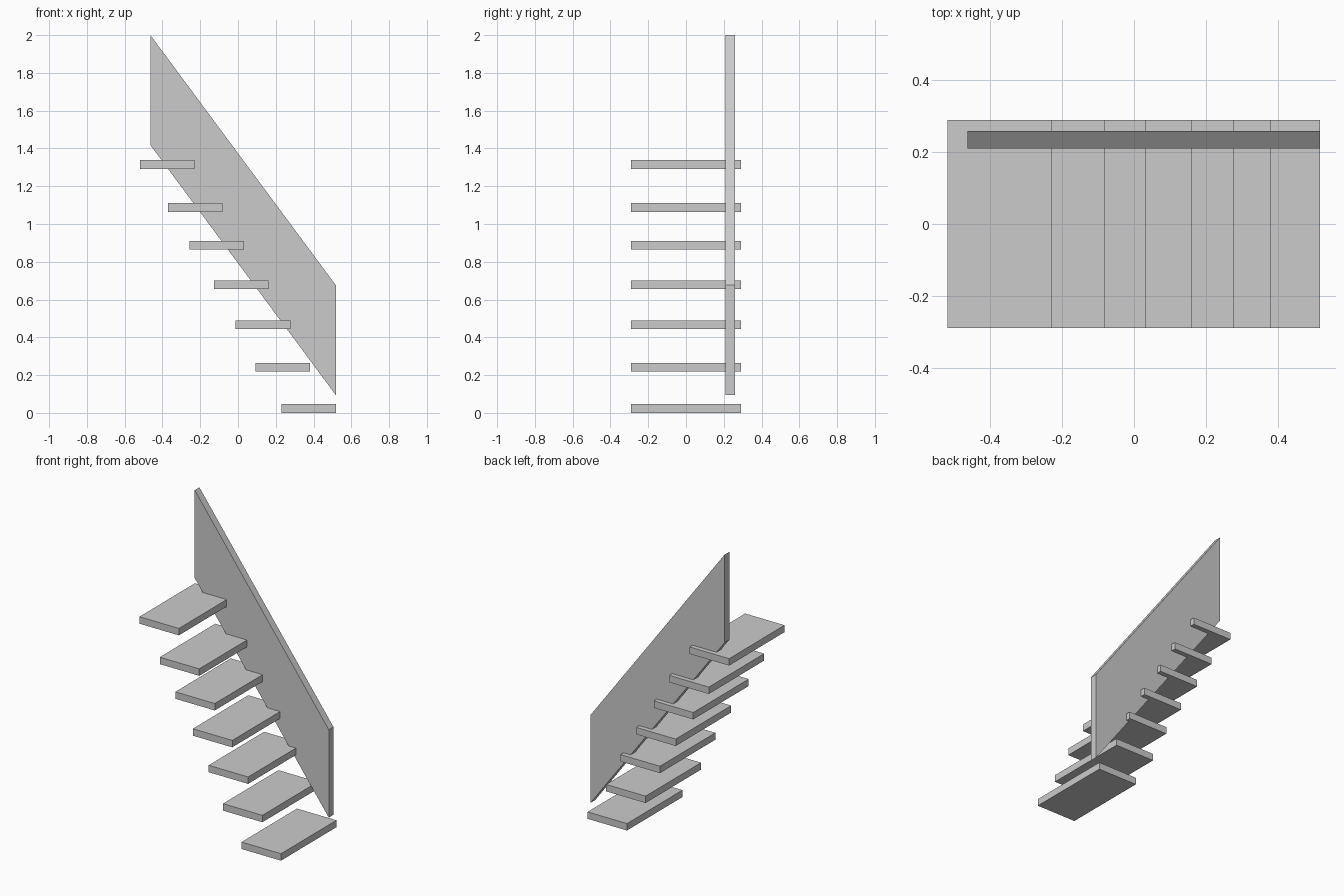
import bpy
import bmesh

if "Cube" in bpy.data.objects:
    bpy.data.objects.remove(bpy.data.objects["Cube"])

TREAD_W, TREAD_D, TREAD_H = 0.289, 0.58, 0.046


def extruded_profile(name, points, y0, y1):
    """Extrude an x/z outline from y0 to y1."""
    bm = bmesh.new()
    face = bm.faces.new([bm.verts.new((x, y0, z)) for x, z in points])
    ext = bmesh.ops.extrude_face_region(bm, geom=[face])
    verts = [v for v in ext["geom"] if isinstance(v, bmesh.types.BMVert)]
    bmesh.ops.translate(bm, vec=(0, y1 - y0, 0), verts=verts)
    bmesh.ops.recalc_face_normals(bm, faces=bm.faces)
    mesh = bpy.data.meshes.new(name)
    bm.to_mesh(mesh)
    bm.free()
    obj = bpy.data.objects.new(name, mesh)
    bpy.context.collection.objects.link(obj)
    return obj


# Floating treads: right edge x and underside z, bottom to top
treads = [(0.518, 0.0), (0.382, 0.218), (0.277, 0.444), (0.161, 0.655),
          (0.033, 0.865), (-0.081, 1.064), (-0.230, 1.292)]
for i, (x, z) in enumerate(treads, 1):
    outline = [(x - TREAD_W, z), (x, z), (x, z + TREAD_H), (x - TREAD_W, z + TREAD_H)]
    extruded_profile(f"tread_{i}", outline, -TREAD_D / 2, TREAD_D / 2)

# Slanted balustrade panel passing through the treads
extruded_profile("balustrade_panel",
                 [(-0.464, 1.418), (0.518, 0.094), (0.518, 0.676), (-0.464, 2.0)],
                 0.21, 0.259)
